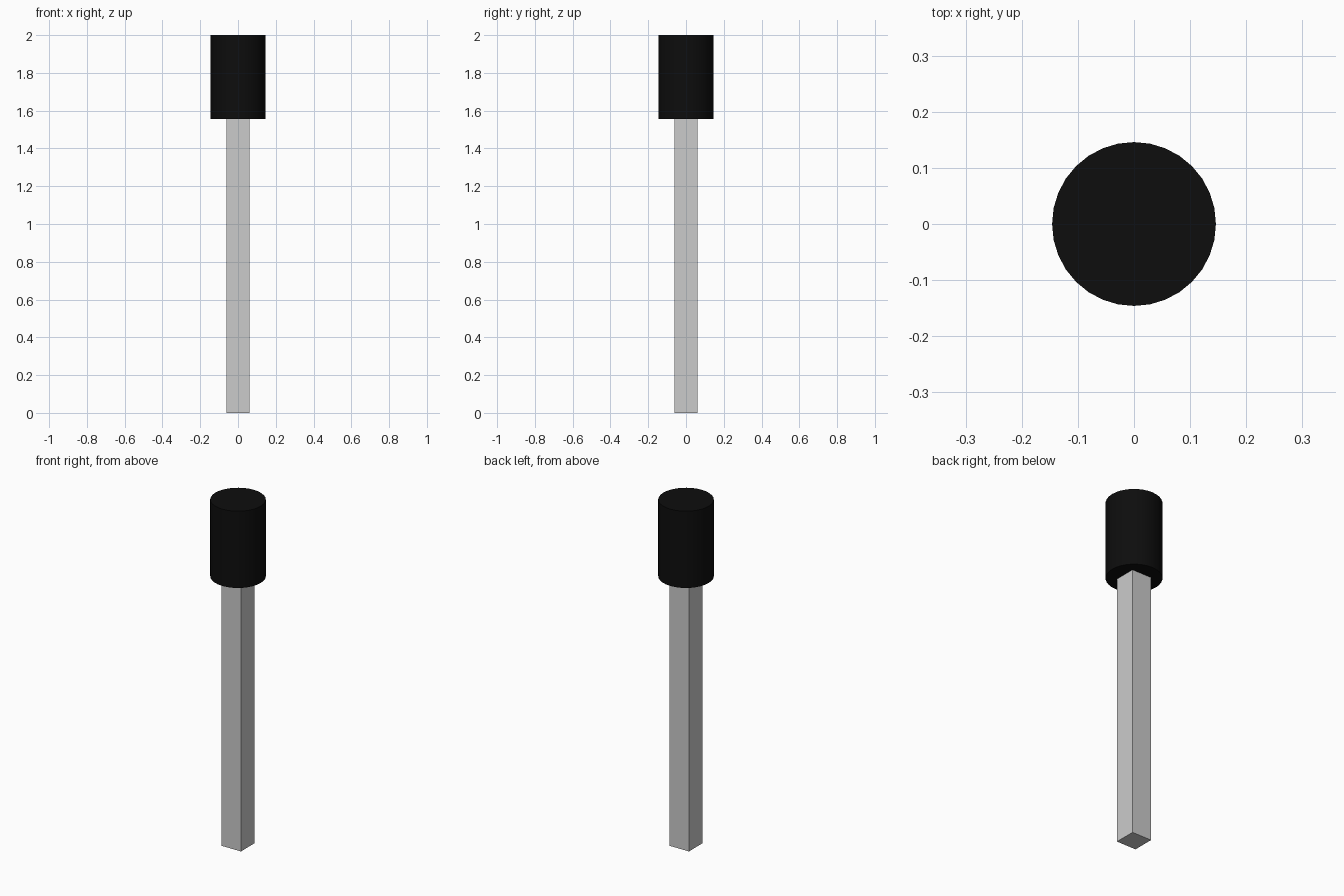
import bpy
import math

if "Cube" in bpy.data.objects:
    bpy.data.objects.remove(bpy.data.objects["Cube"])

SPLIT = 1.555   # height where the post meets the head
TOP = 2.0


def paint(obj, name, color):
    mat = bpy.data.materials.new(name)
    mat.diffuse_color = color
    mat.use_nodes = True
    mat.node_tree.nodes["Principled BSDF"].inputs["Base Color"].default_value = mat.diffuse_color
    obj.data.materials.append(mat)


# square grey post
bpy.ops.mesh.primitive_cube_add(size=1, location=(0, 0, SPLIT / 2))
post = bpy.context.object
post.name = "post"
post.scale = (0.124, 0.124, SPLIT)
bpy.ops.object.transform_apply(location=False, rotation=False, scale=True)

# round black head
bpy.ops.mesh.primitive_cylinder_add(
    vertices=32, radius=0.146, depth=TOP - SPLIT,
    location=(0, 0, (TOP + SPLIT) / 2))
head = bpy.context.object
head.name = "head"
bpy.ops.object.shade_smooth_by_angle(angle=math.radians(30))
paint(head, "black_rubber", (0.004, 0.004, 0.004, 1))
